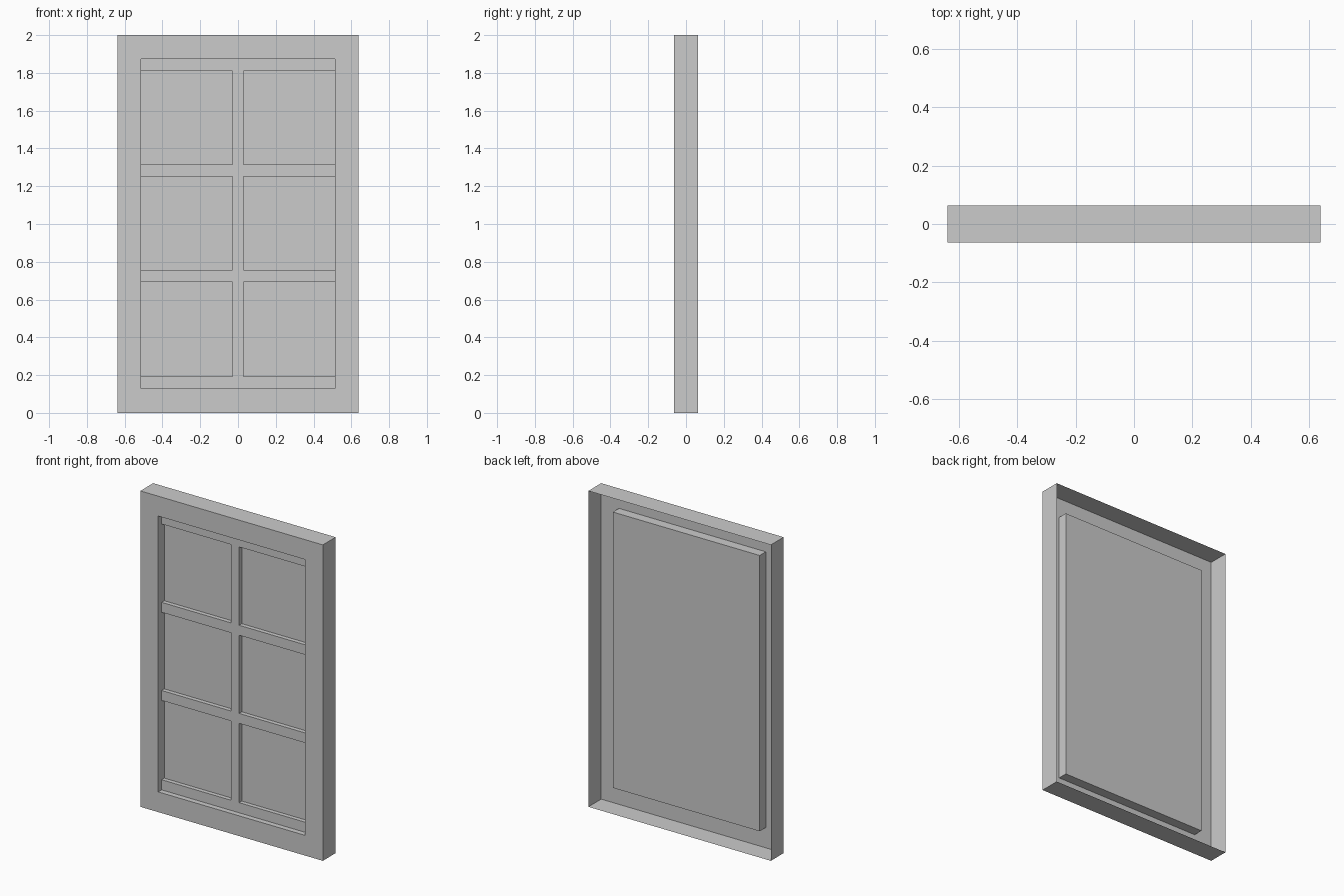
import bpy
import bmesh

if "Cube" in bpy.data.objects:
    bpy.data.objects.remove(bpy.data.objects["Cube"])

# Depth levels (front is -y)
FRONT, BACK = -0.064, 0.064
BAR_Y, GLASS_Y = -0.030, -0.003

# Outer and opening extents: half width, bottom, top
OUTER = (0.639, 0.0, 2.0)
OPENING = (0.514, 0.128, 1.874)


def finish(bm, name):
    mesh = bpy.data.meshes.new(name)
    bm.to_mesh(mesh)
    bm.free()
    obj = bpy.data.objects.new(name, mesh)
    bpy.context.collection.objects.link(obj)
    return obj


def rect(bm, size, y):
    w, lo, hi = size
    return [bm.verts.new((x, y, z)) for x, z in ((-w, lo), (w, lo), (w, hi), (-w, hi))]


def skin(bm, loops):
    for a, b in zip(loops, loops[1:]):
        for i in range(4):
            j = (i + 1) % 4
            bm.faces.new((a[i], a[j], b[j], b[i]))


# Window casing: open-backed outer shell, front face and recessed opening walls
bm = bmesh.new()
skin(bm, [rect(bm, OUTER, BACK), rect(bm, OUTER, FRONT),
          rect(bm, OPENING, FRONT), rect(bm, OPENING, GLASS_Y)])
finish(bm, "window_casing")

# Glass pane closing the opening
bm = bmesh.new()
bm.faces.new(rect(bm, OPENING, GLASS_Y))
finish(bm, "glass_pane")

# Glazing bars: one lattice face, with reveals running back to the glass
xs = [-0.514, -0.029, 0.029, 0.514]
zs = [0.128, 0.192, 0.694, 0.757, 1.252, 1.315, 1.811, 1.874]
bm = bmesh.new()
grid = [[bm.verts.new((x, BAR_Y, z)) for x in xs] for z in zs]
for r in range(len(zs) - 1):
    for c in range(len(xs) - 1):
        if r % 2 == 0 or c == 1:
            bm.faces.new((grid[r][c], grid[r][c + 1], grid[r + 1][c + 1], grid[r + 1][c]))


def on_opening(edge):
    a, b = (v.co for v in edge.verts)
    flat_x = abs(a.x - b.x) < 1e-5 and abs(abs(a.x) - OPENING[0]) < 1e-4
    flat_z = abs(a.z - b.z) < 1e-5 and min(abs(a.z - OPENING[1]), abs(a.z - OPENING[2])) < 1e-4
    return flat_x or flat_z


rims = [e for e in bm.edges if e.is_boundary and not on_opening(e)]
new = bmesh.ops.extrude_edge_only(bm, edges=rims)["geom"]
for v in new:
    if isinstance(v, bmesh.types.BMVert):
        v.co.y = GLASS_Y
bm.normal_update()
bmesh.ops.recalc_face_normals(bm, faces=bm.faces)
# Keep the lattice facing the front
bm.normal_update()
if sum(f.normal.y * f.calc_area() for f in bm.faces) > 0:
    bmesh.ops.reverse_faces(bm, faces=bm.faces)
finish(bm, "glazing_bars")
